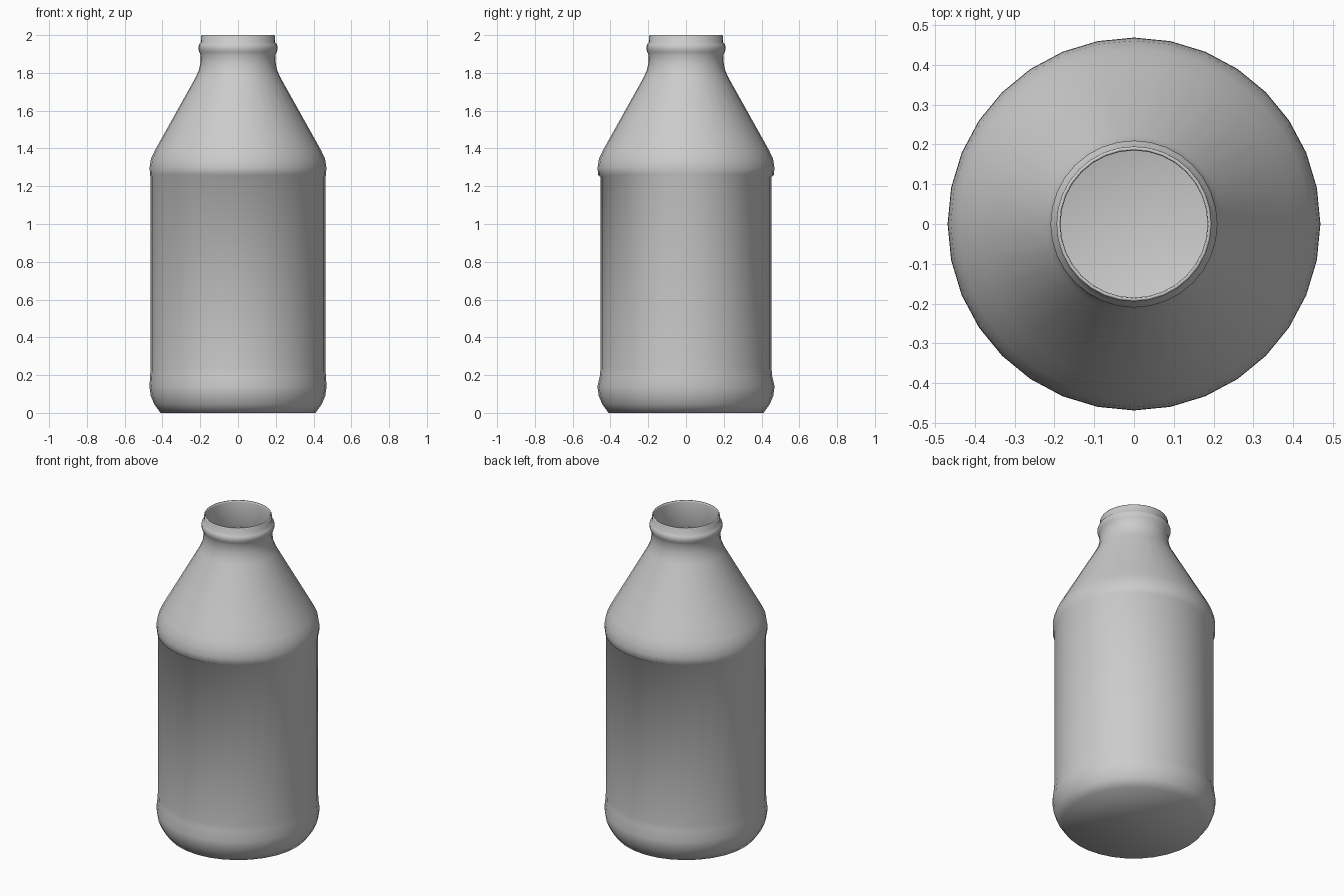
import bpy, bmesh
from math import cos, sin, tau

cube = bpy.data.objects.get("Cube")
if cube:
    bpy.data.objects.remove(cube)

SIDES = 32
WALL = 0.01

# Plain grey plastic
grey = bpy.data.materials.new("plain_grey")
grey.use_nodes = True
colour = (0.6, 0.6, 0.6, 1)
grey.diffuse_color = colour
grey.node_tree.nodes["Principled BSDF"].inputs["Base Color"].default_value = colour

# Outer profile as (x radius, y radius, height); the label panel is slightly oval
foot = [(0.41, 0), (0.443, 0.045), (0.462, 0.09), (0.469, 0.14)]
panel = [(0.465, 0.455, 0.2), (0.463, 0.453, 0.24), (0.463, 0.453, 1.25), (0.466, 0.466, 1.26)]
shoulder = [(0.468, 1.3), (0.461, 1.345), (0.44, 1.39), (0.397, 1.467), (0.222, 1.78)]
neck = [(0.207, 1.815), (0.2, 1.85), (0.198, 1.895)]
bead = [(0.205, 1.91), (0.21, 1.925), (0.21, 1.94), (0.205, 1.952)]
lip = [(0.196, 1.962), (0.195, 1.995), (0.192, 2.0)]


def round_rings(points):
    return [(r, r, z) for r, z in points]


outer = round_rings(foot) + panel + round_rings(shoulder + neck + bead + lip)

# Inner wall follows the outer one downwards, with a plain straight neck
inner = round_rings([(0.187, 2.0), (0.185, 1.99), (0.185, 1.85)])
inner += [(a - WALL, b - WALL, max(z, WALL)) for a, b, z in reversed(outer) if z < 1.8]

bm = bmesh.new()
rings = []
for a, b, z in outer + inner:
    rings.append([bm.verts.new((a * cos(tau * i / SIDES), b * sin(tau * i / SIDES), z))
                  for i in range(SIDES)])
for low, high in zip(rings, rings[1:]):
    for i in range(SIDES):
        j = (i + 1) % SIDES
        bm.faces.new((low[i], low[j], high[j], high[i]))

# Base, outside and inside
bm.faces.new(rings[0][::-1])
bm.faces.new(rings[-1])
bmesh.ops.recalc_face_normals(bm, faces=bm.faces)
for face in bm.faces:
    face.smooth = True

mesh = bpy.data.meshes.new("bottle")
bm.to_mesh(mesh)
bm.free()
mesh.materials.append(grey)
bottle = bpy.data.objects.new("bottle", mesh)
bpy.context.collection.objects.link(bottle)
